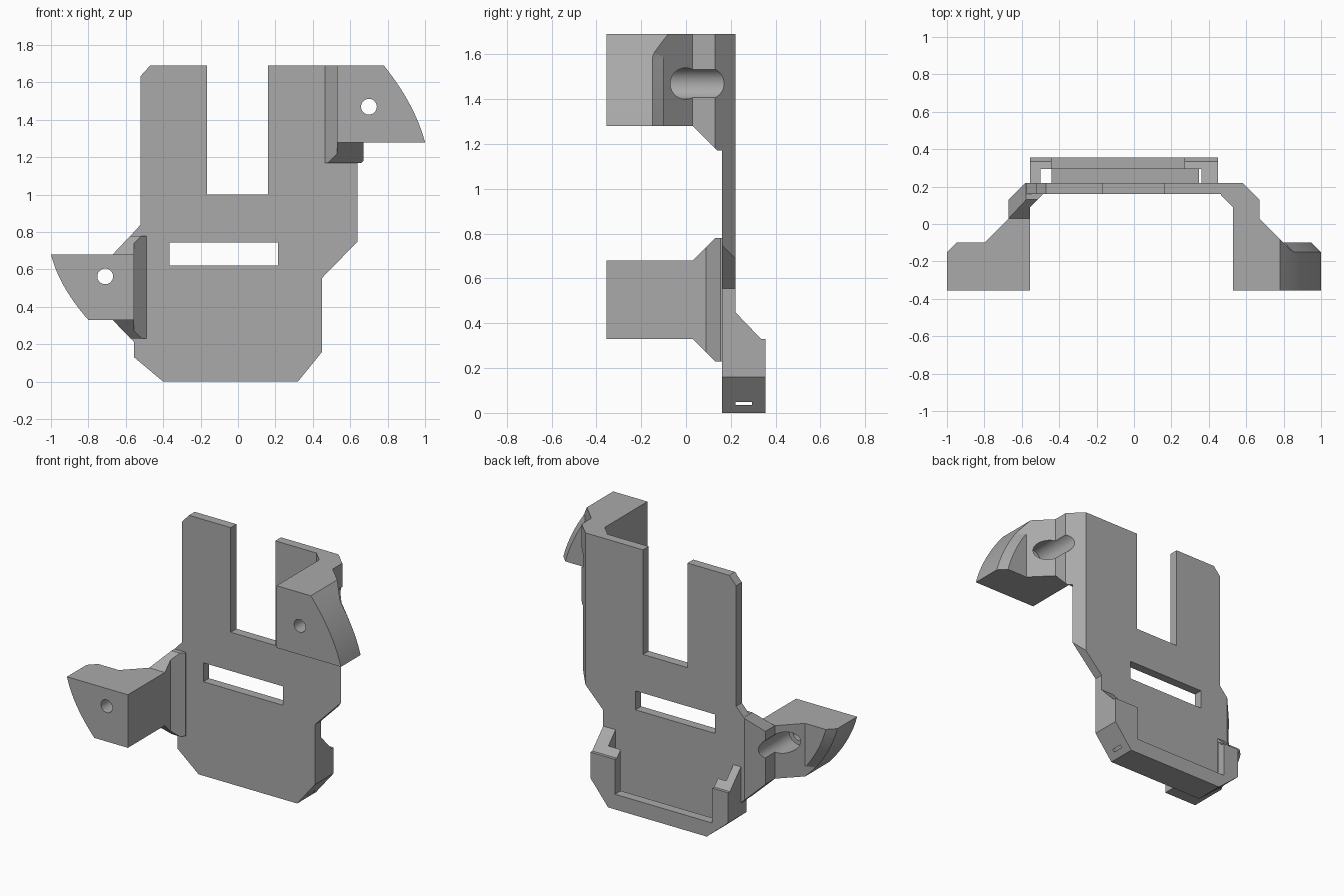
import bpy
import bmesh
from mathutils import Vector

cube = bpy.data.objects.get("Cube")
if cube:
    bpy.data.objects.remove(cube, do_unlink=True)


def loft(name, rings):
    """Closed solid through rings of equal point count."""
    bm = bmesh.new()
    loops = [[bm.verts.new(p) for p in ring] for ring in rings]
    n = len(loops[0])
    for a, b in zip(loops, loops[1:]):
        for i in range(n):
            j = (i + 1) % n
            bm.faces.new((a[i], a[j], b[j], b[i]))
    bm.faces.new(loops[0][::-1])
    bm.faces.new(loops[-1])
    bmesh.ops.remove_doubles(bm, verts=bm.verts, dist=0.0005)
    bmesh.ops.recalc_face_normals(bm, faces=bm.faces)
    mesh = bpy.data.meshes.new(name)
    bm.to_mesh(mesh)
    bm.free()
    obj = bpy.data.objects.new(name, mesh)
    bpy.context.collection.objects.link(obj)
    return obj


def prism(name, axis, pts, lo, hi):
    """Profile extruded along an axis: x takes (y,z), y takes (x,z), z takes (x,y)."""
    place = {"x": lambda a, b, d: Vector((d, a, b)),
             "y": lambda a, b, d: Vector((a, d, b)),
             "z": lambda a, b, d: Vector((a, b, d))}[axis]
    return loft(name, [[place(a, b, d) for a, b in pts] for d in (lo, hi)])


def rect(x0, x1, z0, z1):
    return [(x0, z0), (x1, z0), (x1, z1), (x0, z1)]


def cylinder(name, x, z, radius, y0, y1):
    bpy.ops.mesh.primitive_cylinder_add(vertices=48, radius=radius, depth=y1 - y0,
                                        location=(x, (y0 + y1) / 2, z),
                                        rotation=(1.5707963, 0, 0))
    obj = bpy.context.object
    obj.name = name
    return obj


def combine(target, tool, operation):
    """Apply a boolean and discard the tool."""
    tool.hide_render = True
    mod = target.modifiers.new("combine", "BOOLEAN")
    mod.object, mod.operation, mod.solver = tool, operation, "EXACT"
    bpy.context.view_layer.objects.active = target
    bpy.ops.object.modifier_apply(modifier=mod.name)
    bpy.data.objects.remove(tool, do_unlink=True)


# Back plate with fork notch and window
body = prism("mount_bracket", "y", [
    (-.40, 0), (.32, 0), (.45, .16), (.45, .555), (.64, .75), (.64, 1.69),
    (.16, 1.69), (.16, 1.0), (-.165, 1.0), (-.165, 1.69), (-.47, 1.69),
    (-.52, 1.635), (-.52, .84), (-.575, .78), (-.575, .235), (-.555, .21),
    (-.555, .13)], .16, .22)
combine(body, prism("window", "y", rect(-.365, .215, .62, .745), 0, .4), "DIFFERENCE")
combine(body, prism("edge_chamfer", "z", [(.50, .30), (.70, .10), (.80, .30)],
                    .5, 1.8), "DIFFERENCE")

# Bottom tray with pocket and open lip
tray = prism("tray", "x", [(.18, 0), (.355, 0), (.355, .33), (.335, .33),
                           (.22, .45), (.18, .45)], -.555, .45)
combine(tray, prism("corners", "y", [(-.40, 0), (.32, 0), (.45, .16), (.45, .6),
                                     (-.555, .6), (-.555, .13)], 0, .5), "INTERSECT")
combine(tray, prism("pocket", "y", rect(-.50, .36, .035, .7), .22, .295), "DIFFERENCE")
combine(tray, prism("lip_opening", "y", rect(-.44, .27, .10, .7), .28, .5), "DIFFERENCE")
combine(body, tray, "UNION")


def wall_pts(inner):
    """Wall joining the plate to an arm, seen from above."""
    return [(.67, .03), (.67, .13), (.58, .22), (inner - .065, .22),
            (inner - .065, .155), (inner, .09)]


def arm(name, side, z_wide, z_narrow, x_narrow, inner):
    """Forward arm with a curved, chamfered outer end."""
    rings = []
    steps = 20
    for i in range(steps + 1):
        t = i / steps
        z = z_wide + (z_narrow - z_wide) * t
        x = 1 + (x_narrow - 1) * t + .11 * t * (1 - t)
        if x > .85:
            end = [(x, -.15), (x - .05, -.10), (.80, -.10)]
        else:
            end = [(x, .70 - x)] * 3
        ring = [(inner, -.355), (x, -.355)] + end + wall_pts(inner)
        rings.append([Vector((side * a, b, z)) for a, b in ring])
    return loft(name, rings)


def gusset(name, side, inner, profile, lo, hi):
    """Wall widened by sloped ends where it meets the plate."""
    pts = [(side * a, b) for a, b in wall_pts(inner) + [(inner, .03)]]
    obj = prism(name, "z", pts, lo, hi)
    combine(obj, prism("slope", "x", profile, -2, 2), "INTERSECT")
    return obj


# Upper arm on the left
combine(body, arm("upper_arm", 1, 1.28, 1.69, .78, .53), "UNION")
combine(body, gusset("upper_gusset", 1, .53,
                     [(.03, 1.28), (.14, 1.17), (.22, 1.17), (.22, 1.69), (.03, 1.69)],
                     1.1, 1.69), "UNION")

# Lower arm on the right
combine(body, arm("lower_arm", -1, .68, .33, .80, .555), "UNION")
lower = gusset("lower_gusset", -1, .555,
               [(.03, .33), (.13, .23), (.22, .23), (.22, .78), (.13, .78), (.03, .68)],
               .1, .9)
combine(lower, prism("outline", "y", [(-.67, .33), (-.555, .21), (-.4, .05), (-.4, .96),
                                      (-.52, .84), (-.67, .68)], -.5, .5), "INTERSECT")
combine(body, lower, "UNION")

# Screw holes with wide access bores from behind
for x, z in ((.70, 1.47), (-.71, .563)):
    combine(body, cylinder("screw_hole", x, z, .042, -.6, .1), "DIFFERENCE")
    combine(body, cylinder("access_bore", x, z, .07, -.16, .5), "DIFFERENCE")

# Plain grey finish
grey = bpy.data.materials.new("plain grey")
grey.use_nodes = True
colour = (.40, .40, .40, 1)
grey.diffuse_color = colour
grey.node_tree.nodes["Principled BSDF"].inputs["Base Color"].default_value = colour
body.data.materials.clear()
body.data.materials.append(grey)
for face in body.data.polygons:
    face.material_index = 0

bpy.ops.object.select_all(action="DESELECT")
body.select_set(True)
bpy.context.view_layer.objects.active = body
bpy.ops.object.shade_smooth_by_angle(angle=.35)
